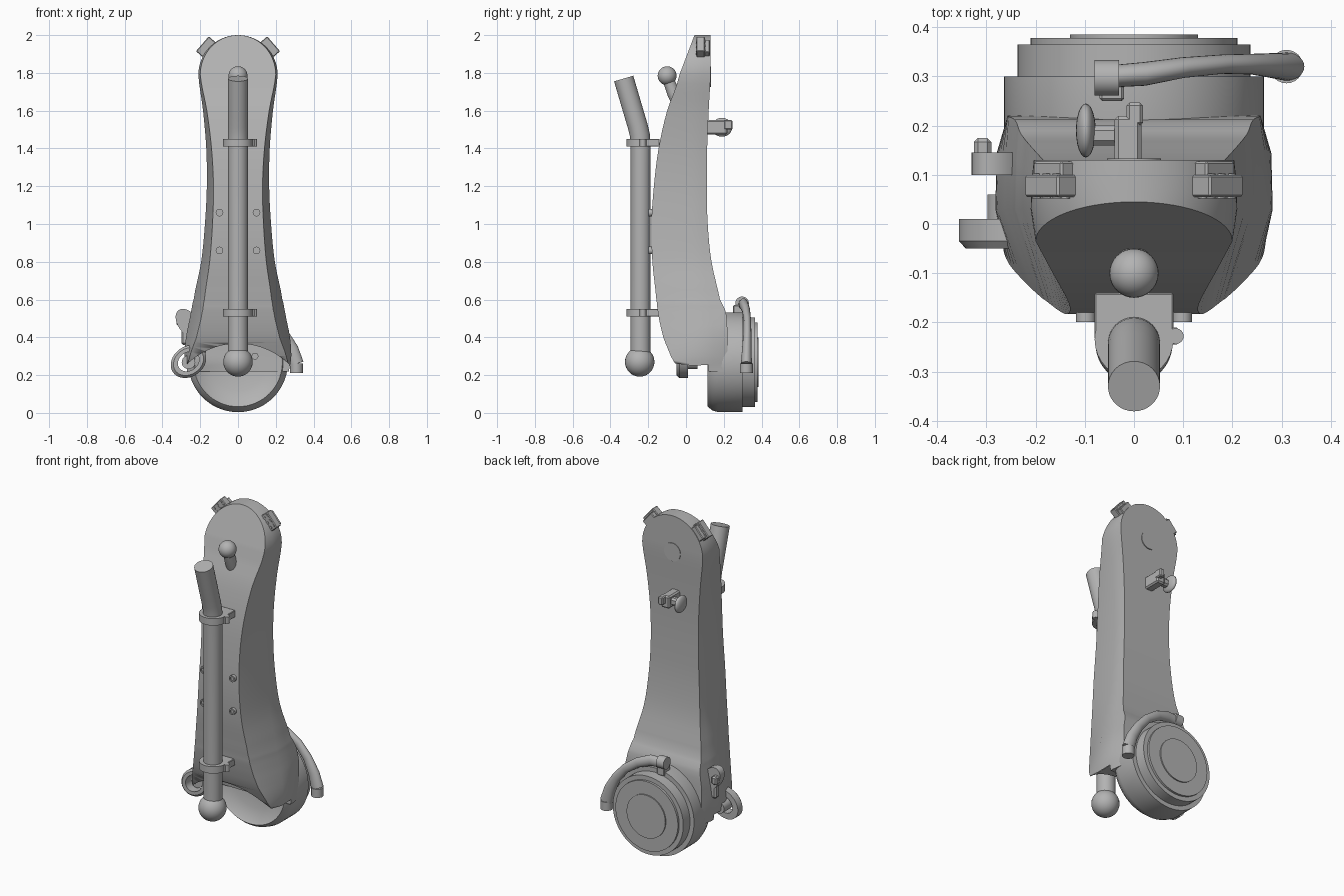
import bpy, bmesh, math
from mathutils import Vector, Matrix

if "Cube" in bpy.data.objects:
    bpy.data.objects.remove(bpy.data.objects["Cube"], do_unlink=True)

grey = bpy.data.materials.new("mid_grey")
grey.use_nodes = True
COLOUR = (0.45, 0.45, 0.45, 1)
grey.diffuse_color = COLOUR
grey.node_tree.nodes["Principled BSDF"].inputs["Base Color"].default_value = COLOUR


def finish(name, bm, angle=35):
    bmesh.ops.recalc_face_normals(bm, faces=bm.faces)
    mesh = bpy.data.meshes.new(name)
    bm.to_mesh(mesh)
    bm.free()
    mesh.materials.append(grey)
    ob = bpy.data.objects.new(name, mesh)
    bpy.context.collection.objects.link(ob)
    bpy.ops.object.select_all(action='DESELECT')
    ob.select_set(True)
    bpy.context.view_layer.objects.active = ob
    bpy.ops.object.shade_smooth_by_angle(angle=math.radians(angle))
    return ob


def skin(bm, rings, closed=False):
    """Bridge rings of points; cap the ends unless closed."""
    vs = [[bm.verts.new(p) for p in r] for r in rings]
    n = len(vs[0])
    pairs = list(zip(vs, vs[1:])) + ([(vs[-1], vs[0])] if closed else [])
    for r, s in pairs:
        for i in range(n):
            bm.faces.new((r[i], r[(i + 1) % n], s[(i + 1) % n], s[i]))
    if not closed:
        bm.faces.new(vs[0])
        bm.faces.new(vs[-1])


def tube(name, path, radii, n=24, flat=1.0):
    """Round or flattened tube along a path."""
    pts = [Vector(p) for p in path]
    rings = []
    for i, p in enumerate(pts):
        t = (pts[min(i + 1, len(pts) - 1)] - pts[max(i - 1, 0)]).normalized()
        ref = Vector((1, 0, 0)) if abs(t.x) > 0.9 else Vector((0, 1, 0))
        if abs(t.y) < 0.7:
            ref = Vector((0, 1, 0))
        u = (ref - t * ref.dot(t)).normalized()
        v = t.cross(u)
        r = radii[i] if isinstance(radii, (list, tuple)) else radii
        rings.append([p + r * (u * math.cos(a) * flat + v * math.sin(a))
                      for a in (k * math.tau / n for k in range(n))])
    bm = bmesh.new()
    skin(bm, rings)
    return finish(name, bm)


def lathe_y(name, profile, centre, n=64, closed=False, sx=1, tilt=0):
    """Turn (radius, y) pairs around the y axis."""
    m = Matrix.Translation(centre) @ Matrix.Rotation(tilt, 4, 'Y')
    rings = [[m @ Vector((r * sx * math.cos(k * math.tau / n), y,
                          r * math.sin(k * math.tau / n)))
              for k in range(n)] for r, y in profile]
    bm = bmesh.new()
    skin(bm, rings, closed)
    return finish(name, bm)


def ball(name, centre, r):
    bm = bmesh.new()
    bmesh.ops.create_uvsphere(bm, u_segments=32, v_segments=16, radius=r,
                              matrix=Matrix.Translation(centre))
    return finish(name, bm)


def box(name, lo, hi, bevel=0.005, turn=0):
    c = (Vector(lo) + Vector(hi)) / 2
    s = Vector(hi) - Vector(lo)
    bm = bmesh.new()
    bmesh.ops.create_cube(bm, size=1, matrix=Matrix.Translation(c)
                          @ Matrix.Rotation(turn, 4, 'Y') @ Matrix.Diagonal((*s, 1)))
    bmesh.ops.bevel(bm, geom=bm.edges[:], offset=bevel, segments=1, affect='EDGES')
    return finish(name, bm)


# Arm body: height, front y, back y, front half width, widest half width
KEYS = [(.22, -.04, .22, .27, .272), (.30, -.08, .22, .255, .282),
        (.40, -.12, .22, .22, .275), (.53, -.148, .212, .19, .25),
        (.60, -.157, .18, .178, .235), (.80, -.178, .135, .15, .195),
        (1.0, -.183, .115, .135, .175), (1.2, -.17, .11, .13, .165),
        (1.4, -.145, .112, .14, .168), (1.6, -.10, .12, .165, .185),
        (1.79, -.035, .13, .2, .21)]


def section(z, yf, yb, a, w, ym):
    b = min(w, .265) * .97
    half = [(a, yf), (w, ym), (w * .99, ym + (yb - ym) * .6), (b, yb)]
    return [(x, y, z) for x, y in half] + [(-x, y, z) for x, y in reversed(half)]


rings = []
for i in range(len(KEYS) - 1):
    k = [KEYS[max(0, min(len(KEYS) - 1, i + j))] for j in (-1, 0, 1, 2)]
    for s in range(4):
        t = s / 4
        z = k[1][0] + (k[2][0] - k[1][0]) * t
        vals = [.5 * (2 * q + (r - p) * t + (2 * p - 5 * q + 4 * r - u) * t * t
                      + (3 * q - p - 3 * r + u) * t ** 3)
                for p, q, r, u in zip(*k)][1:]
        rings.append(section(z, *vals, .03))
for i in range(17):
    t = i / 16 * math.radians(88)
    c, s = math.cos(t), math.sin(t)
    rings.append(section(1.79 + .21 * s, -.035 + .08 * s, .13,
                         .2 * c, .21 * c, .03 + .04 * s))
bm = bmesh.new()
skin(bm, rings)
body = finish("arm_body", bm, 28)

# Rounded underside cut above the lower joint
cutter = lathe_y("underside_cutter", [(.387, -.5), (.387, .12)], (0, 0, -.02), 96)
cutter.hide_render = True
mod = body.modifiers.new("underside", 'BOOLEAN')
mod.operation, mod.object, mod.solver = 'DIFFERENCE', cutter, 'EXACT'
bpy.context.view_layer.objects.active = body
bpy.ops.object.modifier_apply(modifier=mod.name)
bpy.data.objects.remove(cutter, do_unlink=True)

# Lower joint drum with dished front and stepped back
lathe_y("joint_drum", [(.02, .16), (.15, .155), (.222, .125), (.235, .115),
                       (.255, .14), (.264, .17), (.264, .30), (.237, .30), (.237, .365),
                       (.21, .365), (.21, .378), (.13, .378), (.13, .385), (.02, .385)],
        (0, 0, .268), 72)
for x, z in ((.09, .3), (-.02, .32)):
    lathe_y("drum_pin", [(.018, .06), (.018, .17)], (x, 0, z), 16)
lathe_y("upper_pivot_plate", [(.055, .125), (.055, .133)], (0, 0, 1.78), 40)

# Clamp lever wrapping over the drum
tube("clamp_lever", [(-.05, .30, .575), (.02, .305, .575), (.1, .318, .545), (.18, .325, .49),
                     (.24, .325, .42), (.285, .322, .34), (.31, .32, .26)],
     [.03, .032, .028, .026, .028, .034, .038], flat=.75)
tube("lever_pivot", [(-.08, .297, .58), (-.03, .297, .58)], .036)
tube("lever_end_pin", [(.31, .32, .21), (.31, .32, .262)], .034)
box("lever_mount", (-.07, .25, .5), (-.02, .31, .57))

# Front pipe with ball end and bent top
PIPE_Y = -.24
tube("front_pipe", [(0, PIPE_Y, .29), (0, PIPE_Y, 1.42), (0, PIPE_Y - .004, 1.47),
                    (0, PIPE_Y - .016, 1.52), (0, PIPE_Y - .034, 1.58), (0, -.33, 1.77)],
     .053, 32)
ball("pipe_ball", (0, -.245, .27), .078)
for z in (.53, 1.43):
    lo, hi = z - .021, z + .021
    tube("pipe_clamp_ring", [(0, -.235, lo), (0, -.235, hi)], .08, 32)
    box("pipe_clamp_base", (-.08, -.235, lo), (.08, -.14, hi), .003)
    box("pipe_clamp_tab", (.06, -.245, lo), (.09, -.21, hi), .003)
    tube("pipe_clamp_screw", [(.085, -.228, lo), (.085, -.228, hi)], .016, 16)

# Front bolts and upper knob
for x in (-.098, .098):
    for z in (.86, 1.06):
        lathe_y("front_bolt", [(.012, -.192), (.012, -.199), (.02, -.199), (.02, -.16)],
                (x, 0, z), 20)
ball("knob_ball", (0, -.1, 1.785), .05)
tube("knob_stem", [(0, -.095, 1.77), (0, -.07, 1.70), (0, -.03, 1.63)], [.03, .033, .04])

# Perforated lugs on the rounded top
for side in (-1, 1):
    ang = side * math.radians(49)
    m = Matrix.Translation((0, 0, 1.79)) @ Matrix.Rotation(ang, 4, 'Y')
    c = m @ Vector((0, 0, .222))
    box("top_lug", (c.x - .052, .055, c.z - .028), (c.x + .052, .1, c.z + .028), .004, ang)
    c = m @ Vector((0, 0, .212))
    box("top_lug_back", (c.x - .044, .095, c.z - .022), (c.x + .044, .127, c.z + .022), .004, ang)
    for u in (-.032, 0, .032):
        for r in (.212, .235):
            p = m @ Vector((u, 0, r))
            lathe_y("lug_stud", [(.006, .052), (.009, .052), (.009, .103), (.006, .103)],
                    (p.x, 0, p.z), 12)

# Lower side eyelet with inner pin
lathe_y("side_eyelet", [(.1, -.035), (.1, .01), (.06, .01), (.06, -.05), (.085, -.05)],
        (-.262, 0, .272), 40, True, .8, math.radians(55))
lathe_y("eyelet_pin", [(.036, -.02), (.036, .06)], (-.262, 0, .268), 24)
box("eyelet_web", (-.24, -.04, .3), (-.17, .06, .38), .02)

# Side catch behind the eyelet
lathe_y("side_catch_leaf", [(.085, .1), (.085, .145)], (-.265, 0, .475), 32, False, .62,
        math.radians(-35))
box("side_catch_tab", (-.325, .13, .46), (-.29, .175, .51), .008)
box("side_catch_foot", (-.30, .1, .36), (-.2, .145, .46), .01)

# Rear latch on the upper back
box("rear_latch_block", (-.04, .1, 1.475), (.015, .22, 1.55), .008)
box("rear_latch_lip", (-.015, .2, 1.50), (.018, .247, 1.55), .006)
box("rear_latch_bar", (-.1, .16, 1.49), (-.02, .2, 1.535), .01)
bm = bmesh.new()
bmesh.ops.create_uvsphere(bm, u_segments=24, v_segments=12, radius=1,
                          matrix=Matrix.Translation((-.098, .19, 1.512))
                          @ Matrix.Diagonal((.02, .055, .05, 1)))
finish("rear_latch_wing", bm)
